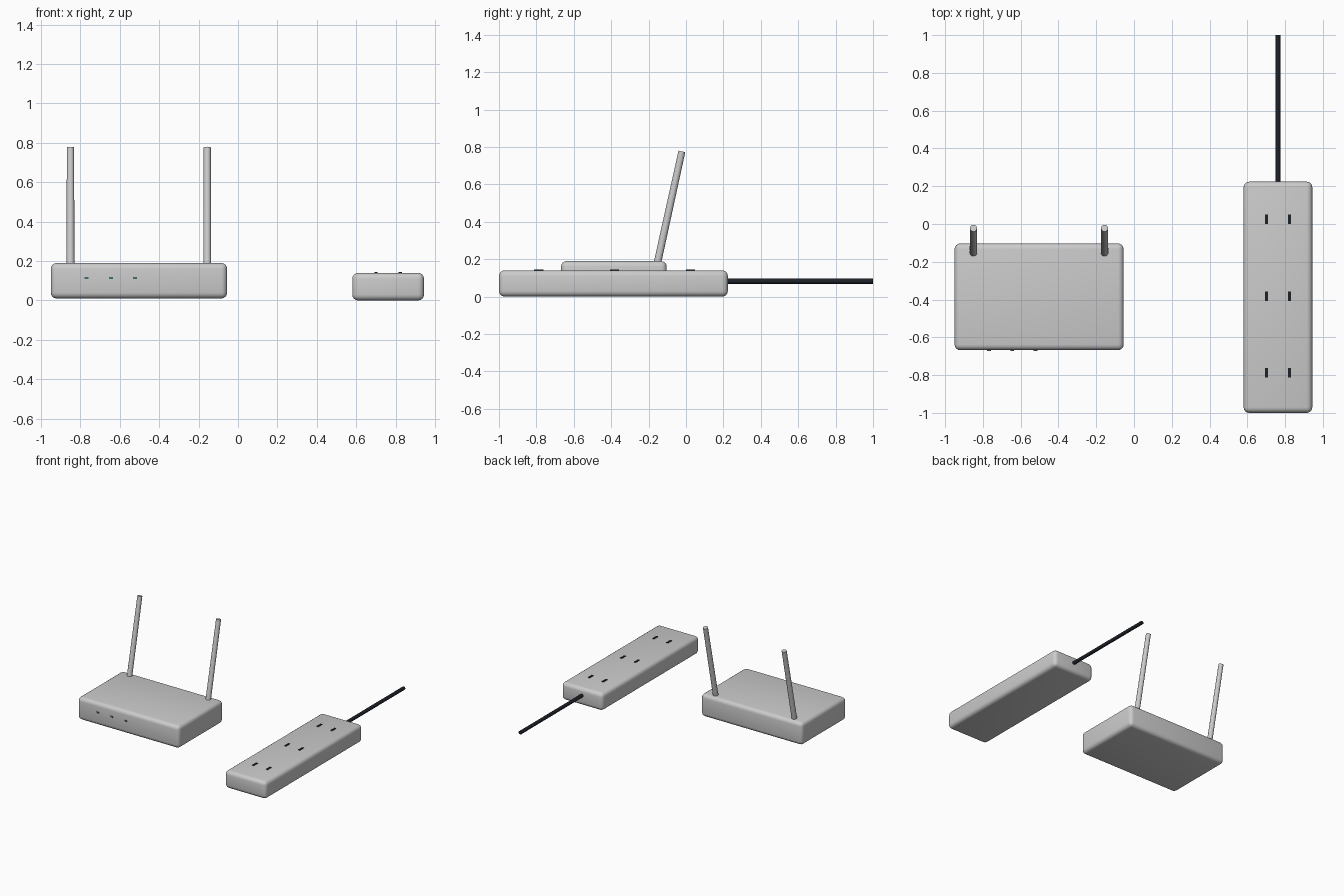
import bpy
from math import radians
from mathutils import Vector

if "Cube" in bpy.data.objects:
    bpy.data.objects.remove(bpy.data.objects["Cube"])


def material(name, color):
    m = bpy.data.materials.new(name)
    m.diffuse_color = color
    m.use_nodes = True
    m.node_tree.nodes["Principled BSDF"].inputs["Base Color"].default_value = m.diffuse_color
    return m


black = material("black_plastic", (0.012, 0.016, 0.022, 1))
teal = material("status_light", (0.05, 0.16, 0.14, 1))


def box(name, lo, hi, bevel=0.0, mat=None):
    lo, hi = Vector(lo), Vector(hi)
    bpy.ops.mesh.primitive_cube_add(size=1, location=(lo + hi) / 2)
    ob = bpy.context.object
    ob.name = name
    ob.scale = hi - lo
    bpy.ops.object.transform_apply(location=False, rotation=False, scale=True)
    if bevel:
        mod = ob.modifiers.new("rounded_edges", 'BEVEL')
        mod.width = bevel
        mod.segments = 4
        bpy.ops.object.modifier_apply(modifier=mod.name)
        bpy.ops.object.shade_smooth_by_angle(angle=radians(40))
    if mat:
        ob.data.materials.append(mat)
    return ob


def rod(name, start, end, r1, r2, mat=None):
    start, end = Vector(start), Vector(end)
    axis = end - start
    bpy.ops.mesh.primitive_cone_add(
        vertices=16, radius1=r1, radius2=r2, depth=axis.length,
        location=(start + end) / 2,
        rotation=axis.to_track_quat('Z', 'Y').to_euler())
    ob = bpy.context.object
    ob.name = name
    bpy.ops.object.shade_smooth_by_angle(angle=radians(40))
    if mat:
        ob.data.materials.append(mat)
    return ob


# Router body with two antennas leaning back
box("router_body", (-0.95, -0.668, 0.01), (-0.055, -0.103, 0.19), 0.03)
for side, x in (("left", -0.85), ("right", -0.156)):
    rod(f"antenna_{side}", (x, -0.156, 0.165), (x, -0.022, 0.776), 0.02, 0.0185)

# Status lights on the router front
for i in range(3):
    x = -0.768 + 0.123 * i
    box(f"status_light_{i + 1}", (x - 0.01, -0.672, 0.109), (x + 0.01, -0.662, 0.12), mat=teal)

# Power strip body
cx = 0.762
box("power_strip_body", (cx - 0.182, -1.0, 0.0), (cx + 0.182, 0.224, 0.14), 0.03)

# Three outlets, each a pair of slots
for i in range(3):
    y = -0.788 + 0.406 * i
    for side, dx in (("left", -0.061), ("right", 0.061)):
        x = cx + dx
        box(f"outlet_{i + 1}_slot_{side}", (x - 0.008, y - 0.025, 0.13),
            (x + 0.008, y + 0.025, 0.144), mat=black)

# Power cable leaving the rear end
rod("power_cable", (cx, 0.2, 0.082), (cx, 1.0, 0.082), 0.0135, 0.0135, black)
